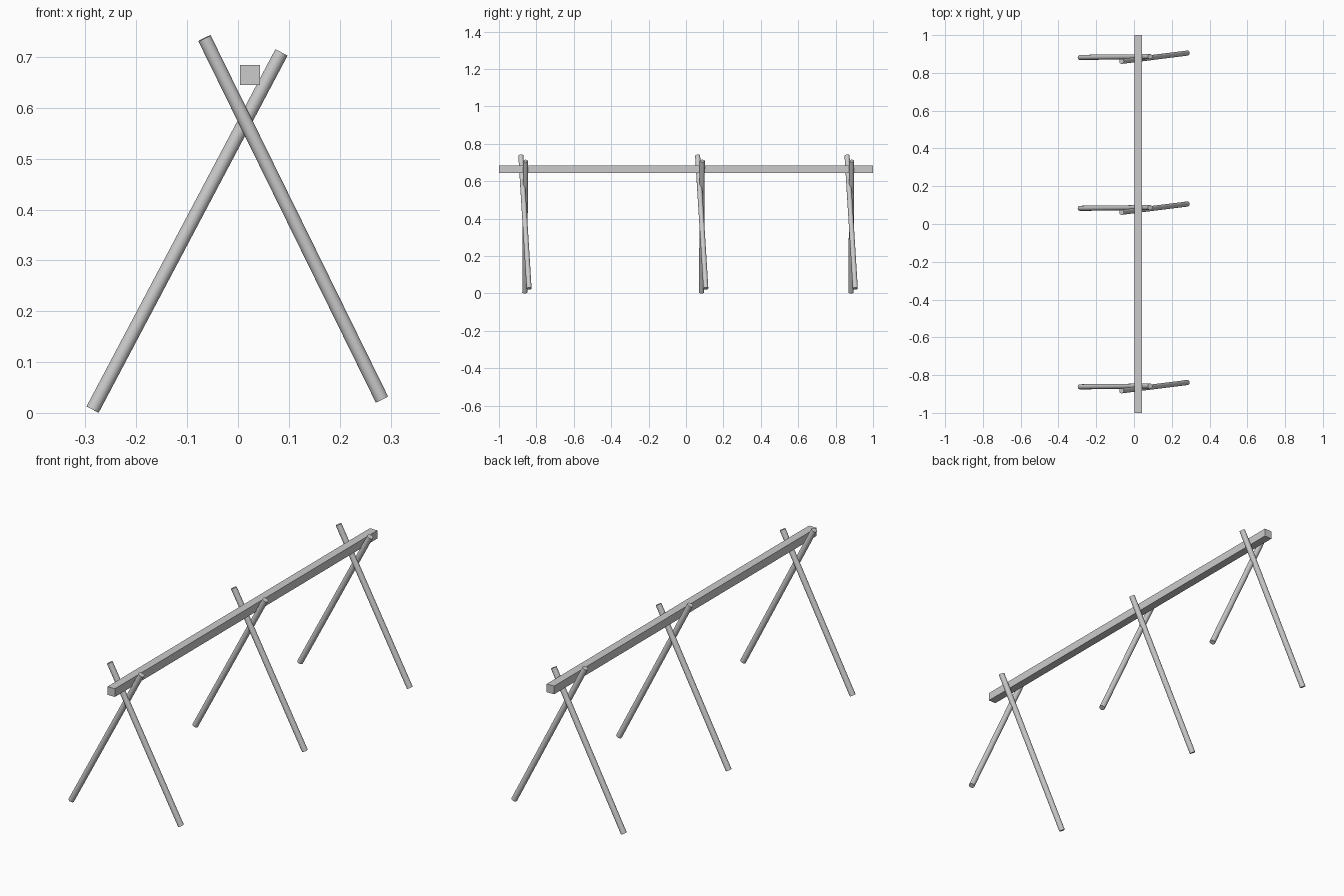
import bpy
from mathutils import Vector

if "Cube" in bpy.data.objects:
    bpy.data.objects.remove(bpy.data.objects["Cube"])

RADIUS = 0.0135


def pole(name, start, end):
    """Round pole with square-cut ends between two points."""
    a, b = Vector(start), Vector(end)
    axis = b - a
    bpy.ops.mesh.primitive_cylinder_add(vertices=32, radius=RADIUS,
                                        depth=axis.length, location=(a + b) / 2)
    ob = bpy.context.object
    ob.name = name
    ob.rotation_euler = axis.to_track_quat('Z', 'Y').to_euler()
    bpy.ops.object.shade_smooth_by_angle()
    return ob


# Square ridge beam resting in the crossed poles
bpy.ops.mesh.primitive_cube_add(size=1, location=(0.0235, 0, 0.6645))
beam = bpy.context.object
beam.name = "ridge_beam"
beam.scale = (0.0395, 2.0, 0.0395)
bpy.ops.object.transform_apply(location=False, rotation=False, scale=True)

# Three pairs of crossed support poles
for label, y in (("front", -0.86), ("middle", 0.085), ("back", 0.884)):
    pole(label + "_left_pole", (-0.286, y - 0.002, 0.0065), (0.0855, y + 0.002, 0.709))
    pole(label + "_right_pole", (0.283, y + 0.021, 0.0265), (-0.066, y - 0.023, 0.737))
